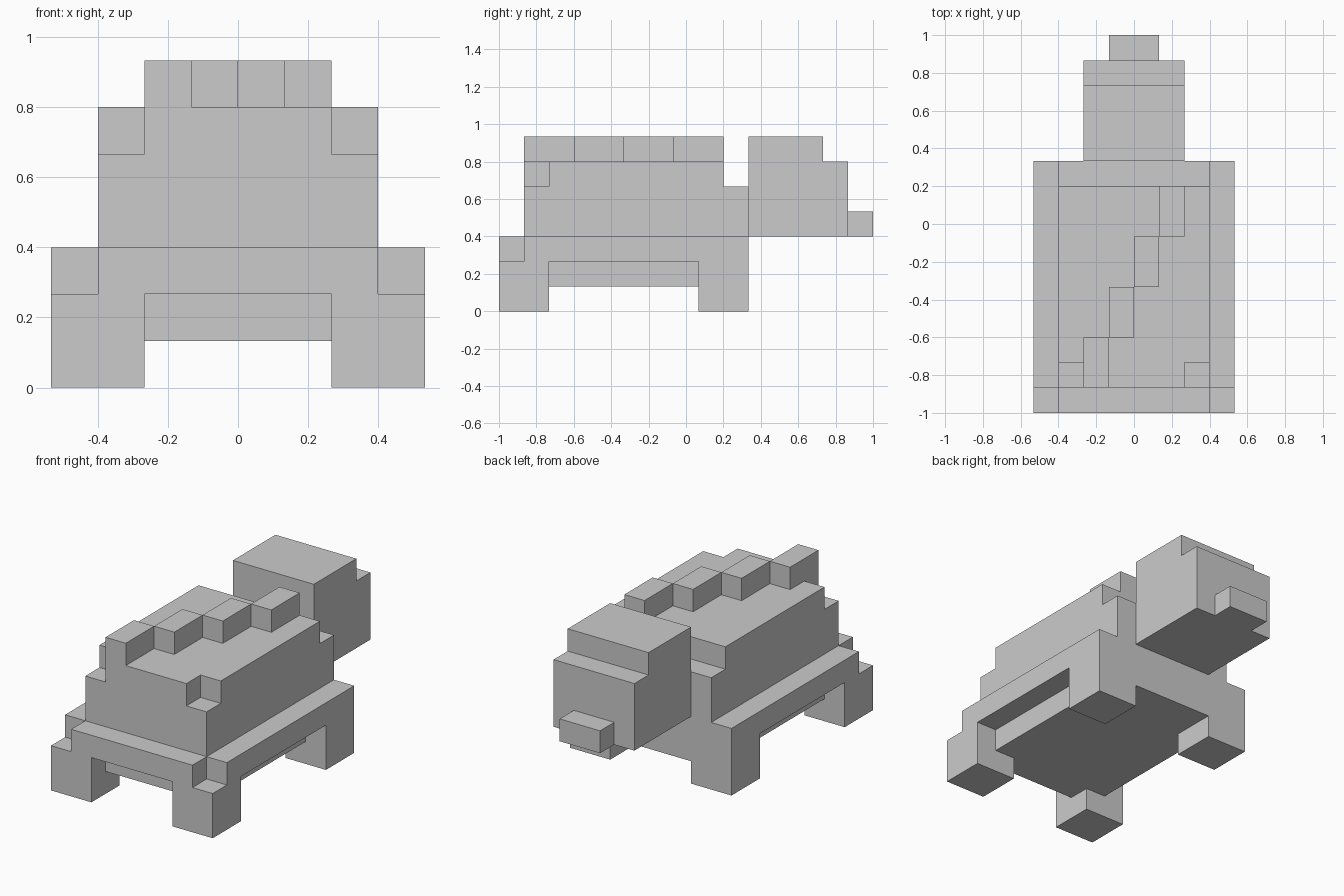
import bpy
import bmesh
from mathutils import Vector

if "Cube" in bpy.data.objects:
    bpy.data.objects.remove(bpy.data.objects["Cube"])

U = 2 / 15  # one grid block


def box(x0, x1, y0, y1, z0, z1):
    """Blocks filling a box; y is counted from the front of the model."""
    return {(x, y, z) for x in range(x0, x1) for y in range(y0, y1) for z in range(z0, z1)}


def mirrored(cells):
    return cells | {(-1 - x, y, z) for x, y, z in cells}


parts = {}

# Four legs
parts["legs"] = mirrored(box(2, 4, 0, 2, 0, 2) | box(2, 4, 8, 10, 0, 2))

# Belly plate, narrower where it passes between the legs
parts["belly"] = box(-3, 3, 2, 8, 1, 2) | box(-2, 2, 1, 10, 1, 2)

# Wide rim with its two front corners cut away
parts["rim"] = box(-4, 4, 0, 10, 2, 3) - mirrored(box(3, 4, 0, 1, 2, 3))

# Upper body with a low step behind and notched front corners
parts["upper_body"] = ((box(-3, 3, 1, 9, 3, 6) | box(-3, 3, 9, 10, 3, 5))
                       - mirrored(box(2, 3, 1, 2, 5, 6)))

# Diagonal ridge of four blocks over the top
parts["ridge"] = set().union(*(box(i - 2, i - 1, 1 + 2 * i, 3 + 2 * i, 6, 7) for i in range(4)))

# Head with a stepped brow, and the snout
parts["head"] = box(-2, 2, 10, 14, 3, 6) | box(-2, 2, 10, 13, 6, 7)
parts["snout"] = box(-1, 1, 14, 15, 3, 4)

solid = set().union(*parts.values())


def build(name, cells):
    """Outer skin of a part: only faces not covered by another block."""
    bm = bmesh.new()
    verts = {}

    def vert(p):
        key = tuple(round(c) for c in p)
        if key not in verts:
            verts[key] = bm.verts.new((key[0] * U, key[1] * U - 1, key[2] * U))
        return verts[key]

    for cell in sorted(cells):
        for axis in range(3):
            for sign in (-1, 1):
                n = Vector((0, 0, 0))
                n[axis] = sign
                if tuple(round(c) for c in Vector(cell) + n) in solid:
                    continue
                a = Vector((0, 0, 0))
                a[(axis + 1) % 3] = 1
                b = n.cross(a)
                mid = Vector(cell) + Vector((.5, .5, .5)) + n / 2
                bm.faces.new([vert(mid + (a * s + b * t) / 2)
                              for s, t in ((-1, -1), (1, -1), (1, 1), (-1, 1))])
    # Merge the flat block faces into clean large ones
    bmesh.ops.dissolve_limit(bm, angle_limit=0.01, verts=bm.verts[:], edges=bm.edges[:])
    mesh = bpy.data.meshes.new(name)
    bm.to_mesh(mesh)
    bm.free()
    bpy.context.collection.objects.link(bpy.data.objects.new(name, mesh))


for part_name, part_cells in parts.items():
    build(part_name, part_cells)
